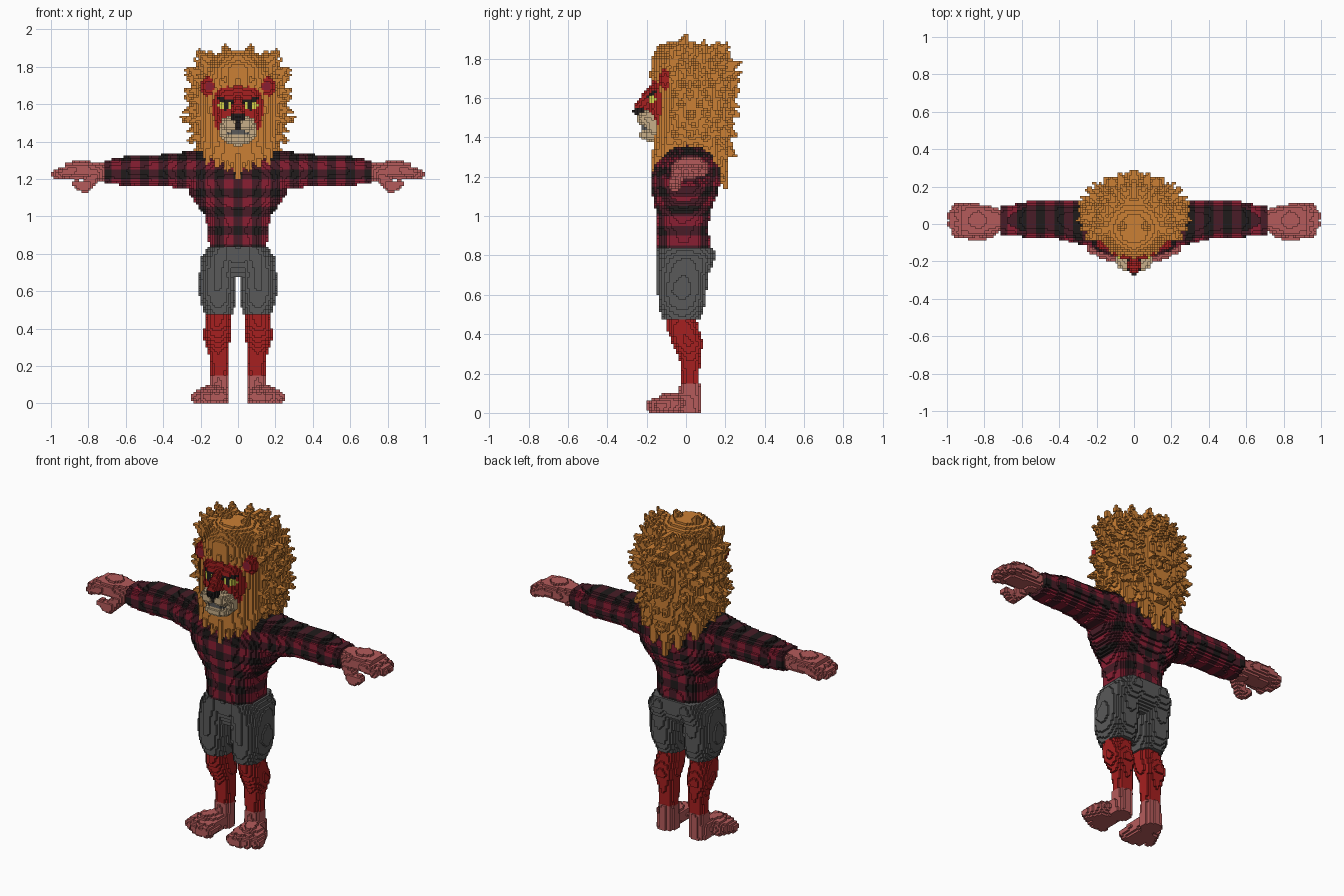
import bpy, bmesh, math, random
from mathutils import Vector

random.seed(4)
old = bpy.data.objects.get("Cube")
if old:
    bpy.data.objects.remove(old, do_unlink=True)

S = 0.0125          # block size
occupied = {}       # block index -> part name (x >= 0 half only)

# Colours
COLOURS = {
    "orange fur": (0.60, 0.215, 0.035), "red fur": (0.38, 0.014, 0.014),
    "pink skin": (0.46, 0.105, 0.105), "grey cloth": (0.10, 0.10, 0.10),
    "crimson cloth": (0.25, 0.013, 0.032), "maroon cloth": (0.065, 0.012, 0.02),
    "black": (0.014, 0.011, 0.011), "tan fur": (0.58, 0.43, 0.25),
    "yellow eye": (0.68, 0.66, 0.07),
}
mats = {}
for label, rgb in COLOURS.items():
    m = bpy.data.materials.new(label)
    m.use_nodes = True
    m.diffuse_color = (*rgb, 1)
    m.node_tree.nodes["Principled BSDF"].inputs["Base Color"].default_value = (*rgb, 1)
    mats[label] = m


def span(lo, hi):
    return range(math.floor(lo / S), math.ceil(hi / S) + 1)


def put(part, i, j, k):
    if i >= 0 and k >= 0:
        occupied[i, j, k] = part


# Sections (position, centre a, centre b, radius a, radius b) along z or x
def loft(part, axis, sections, power=2.3):
    for s, e in zip(sections, sections[1:]):
        for n in span(s[0], e[0]):
            pos = (n + 0.5) * S
            if not s[0] <= pos < e[0]:
                continue
            t = (pos - s[0]) / (e[0] - s[0])
            ca, cb, ra, rb = (p + (q - p) * t for p, q in zip(s[1:], e[1:]))
            for a in span(ca - ra, ca + ra):
                for b in span(cb - rb, cb + rb):
                    da, db = abs((a + 0.5) * S - ca) / ra, abs((b + 0.5) * S - cb) / rb
                    if da ** power + db ** power <= 1:
                        put(part, *((a, b, n) if axis == "z" else (n, a, b)))


def blob(part, c, r):
    boxes = [span(p - q, p + q) for p, q in zip(c, r)]
    for i in boxes[0]:
        for j in boxes[1]:
            for k in boxes[2]:
                if sum((((n + 0.5) * S - p) / q) ** 2 for n, p, q in zip((i, j, k), c, r)) <= 1:
                    put(part, i, j, k)


# Tapered capsule, also used for locks of hair
def spike(part, a, b, ra, rb):
    a, b = Vector(a), Vector(b)
    d, r = b - a, max(ra, rb)
    boxes = [span(min(p, q) - r, max(p, q) + r) for p, q in zip(a, b)]
    for i in boxes[0]:
        for j in boxes[1]:
            for k in boxes[2]:
                p = Vector((i + 0.5, j + 0.5, k + 0.5)) * S
                t = min(1, max(0, (p - a).dot(d) / d.length_squared))
                if (p - a - d * t).length <= ra + (rb - ra) * t:
                    put(part, i, j, k)


# Legs and feet
loft("shins", "z", [(.14, .10, .02, .047, .047), (.2, .098, .02, .047, .047),
     (.28, .105, .02, .056, .052), (.35, .112, .01, .072, .078),
     (.42, .11, -.015, .07, .08), (.49, .1, -.025, .065, .075)])
loft("feet", "z", [(0, .108, .015, .055, .058), (.15, .102, .02, .05, .05)])
spike("feet", (.11, .0, .05), (.15, -.1, .045), .055, .055)
for x, y in ((.088, -.168), (.13, -.165), (.172, -.15), (.215, -.125)):
    spike("feet", (x * .6 + .05, -.06, .045), (x, y, .035), .045, .036)

# Shorts
loft("shorts", "z", [(.47, .1, -.025, .073, .095), (.55, .108, -.02, .095, .12),
     (.62, .11, -.02, .102, .125), (.7, .108, -.015, .098, .13),
     (.78, .095, 0, .1, .148), (.84, .08, -.002, .078, .145)])
loft("shorts", "z", [(.67, 0, -.01, .1, .08), (.74, 0, 0, .185, .13),
     (.8, 0, 0, .17, .14), (.84, 0, -.005, .158, .14)])

# Hands
loft("hands", "x", [(.70, .02, 1.24, .055, .045), (.76, .02, 1.24, .072, .05),
     (.83, .02, 1.25, .088, .05), (.92, .02, 1.247, .085, .043)])
for y, x in ((-.045, .95), (0, .973), (.045, .973), (.083, .95)):
    spike("hands", (.88, y, 1.25), (x, y, 1.228), .03, .026)
spike("hands", (.76, -.035, 1.22), (.82, -.06, 1.155), .035, .031)
spike("hands", (.82, -.06, 1.155), (.865, -.065, 1.175), .031, .024)

# Plaid shirt
loft("shirt", "z", [(.84, 0, -.012, .155, .14), (.92, 0, -.015, .16, .13),
     (1.0, 0, -.015, .175, .135), (1.06, 0, -.01, .22, .15), (1.12, 0, -.005, .26, .168),
     (1.2, 0, 0, .28, .178), (1.27, 0, .01, .28, .165), (1.32, 0, .02, .25, .13),
     (1.36, 0, .02, .2, .08)], 2.5)
loft("shirt", "x", [(.18, .01, 1.25, .14, .11), (.3, .01, 1.245, .115, .098),
     (.4, .02, 1.25, .1, .082), (.5, .025, 1.245, .096, .081),
     (.57, .025, 1.245, .096, .083), (.65, .02, 1.24, .085, .07),
     (.71, .02, 1.24, .08, .062)])

# Mane body
MANE = [(1.22, 0, .02, .08, .18), (1.32, 0, .03, .19, .19), (1.42, 0, .03, .23, .2),
        (1.52, 0, .04, .255, .2), (1.62, 0, .04, .25, .205), (1.72, 0, .03, .23, .205),
        (1.80, 0, .01, .19, .185), (1.86, 0, -.02, .13, .12), (1.89, 0, -.03, .06, .06)]
loft("mane", "z", MANE, 2)

# Locks radiating around the sides and back
for row, (z, _, cy, rx, ry) in enumerate(MANE[1:7]):
    for half in (0, 1):
        zz = z + half * .05
        for deg in range(-28 + 11 * half, 95, 22):
            a = math.radians(deg + random.uniform(-4, 4))
            c, s = math.cos(a), math.sin(a)
            out = random.uniform(1.12, 1.22)
            lift = (row - 2) * .012 + random.uniform(-.015, .015)
            spike("mane", (c * rx * .85, cy + s * ry * .85, zz - lift),
                  (c * rx * out, cy + s * ry * out, zz + lift), .042, .008)

# Crown, forehead, beard and nape locks
for base, tip, r in (
        ((.05, -.03, 1.84), (.07, .0, 1.915), .045), ((.12, -.02, 1.8), (.155, .0, 1.87), .04),
        ((0, -.06, 1.84), (0, -.08, 1.88), .05), ((.05, .1, 1.76), (.06, .15, 1.83), .045),
        ((.13, .1, 1.74), (.16, .14, 1.81), .04), ((0, -.1, 1.82), (0, -.185, 1.68), .06),
        ((.06, -.1, 1.8), (.07, -.165, 1.73), .05), ((.11, -.06, 1.78), (.13, -.13, 1.75), .05),
        ((0, -.1, 1.38), (0, -.165, 1.215), .07), ((.06, -.1, 1.38), (.055, -.165, 1.25), .06),
        ((.11, -.08, 1.4), (.11, -.155, 1.27), .06), ((.16, -.06, 1.42), (.165, -.12, 1.29), .05),
        ((0, .14, 1.36), (0, .2, 1.15), .075), ((.09, .13, 1.38), (.08, .195, 1.2), .06),
        ((.17, .1, 1.4), (.17, .16, 1.27), .055)):
    spike("mane", base, tip, r, .012)

# Clear the opening for the face
for i, j, k in list(occupied):
    x, y, z = ((n + .5) * S for n in (i, j, k))
    if occupied[i, j, k] == "mane" and y < -.11 and 1.45 < z:
        if (x / .145) ** 2 + ((z - 1.57) / .125) ** 2 < 1:
            del occupied[i, j, k]

# Face, brow, bridge and ears
loft("face", "z", [(1.45, 0, -.09, .12, .08), (1.54, 0, -.09, .132, .105),
     (1.64, 0, -.09, .132, .1), (1.7, 0, -.08, .115, .08)], 2.8)
spike("face", (0, -.15, 1.65), (0, -.232, 1.552), .035, .032)
blob("ears", (.155, -.105, 1.695), (.046, .035, .054))

# Muzzle, mouth and nose
blob("mouth", (0, -.17, 1.45), (.068, .058, .03))
blob("muzzle", (.04, -.19, 1.493), (.057, .062, .04))
blob("muzzle", (0, -.18, 1.412), (.075, .062, .032))
blob("muzzle", (.075, -.15, 1.455), (.028, .05, .045))
blob("nose", (0, -.238, 1.53), (.038, .032, .027))


# Colour rules for the patterned parts
def plaid(x, y, z):
    stripes = ((x + .025) % .1 < .05) + (z % .1 < .05)
    return ("crimson cloth", "maroon cloth", "black")[stripes]


def face_paint(x, y, z):
    if y > -.13:
        return "red fur"
    if abs(x - .072) < .044 and abs(z - 1.622 - (x - .07) * .2) < .009:
        return "black"
    if ((x - .07) / .037) ** 2 + ((z - 1.594) / .026) ** 2 < 1:
        return "black" if abs(x - .063) < .011 else "yellow eye"
    return "red fur"


def ear_paint(x, y, z):
    inner = math.hypot(x - .155, z - 1.695) < .026 and y < -.1
    return "crimson cloth" if inner else "red fur"


def muzzle_paint(x, y, z):
    return "black" if x < .013 and z > 1.46 and y < -.2 else "tan fur"


PAINT = {"shins": "red fur", "feet": "pink skin", "shorts": "grey cloth", "hands": "pink skin",
         "shirt": plaid, "mane": "orange fur", "face": face_paint, "ears": ear_paint,
         "mouth": "grey cloth", "muzzle": muzzle_paint, "nose": "black"}


# Turn the exposed sides of each part's blocks into a mirrored mesh
def build(part, paint):
    bm, verts, slots = bmesh.new(), {}, []

    def vert(p):
        if p not in verts:
            verts[p] = bm.verts.new([n * S for n in p])
        return verts[p]

    for cell in [c for c, owner in occupied.items() if owner == part]:
        label = paint if isinstance(paint, str) else paint(*((n + .5) * S for n in cell))
        if label not in slots:
            slots.append(label)
        for axis in range(3):
            for side in (0, 1):
                near = list(cell)
                near[axis] += 2 * side - 1
                if tuple(near) in occupied or near[0] < 0:
                    continue
                ring = []
                for u, v in ((0, 0), (1, 0), (1, 1), (0, 1)):
                    p = list(cell)
                    p[axis] += side
                    p[(axis + 1) % 3] += u
                    p[(axis + 2) % 3] += v
                    ring.append(vert(tuple(p)))
                f = bm.faces.new(ring if side else ring[::-1])
                f.material_index = slots.index(label)
    mesh = bpy.data.meshes.new(part)
    bm.to_mesh(mesh)
    bm.free()
    for label in slots:
        mesh.materials.append(mats[label])
    ob = bpy.data.objects.new(part, mesh)
    bpy.context.collection.objects.link(ob)
    ob.modifiers.new("Mirror", "MIRROR").merge_threshold = S * .01


for part, paint in PAINT.items():
    build(part, paint)
